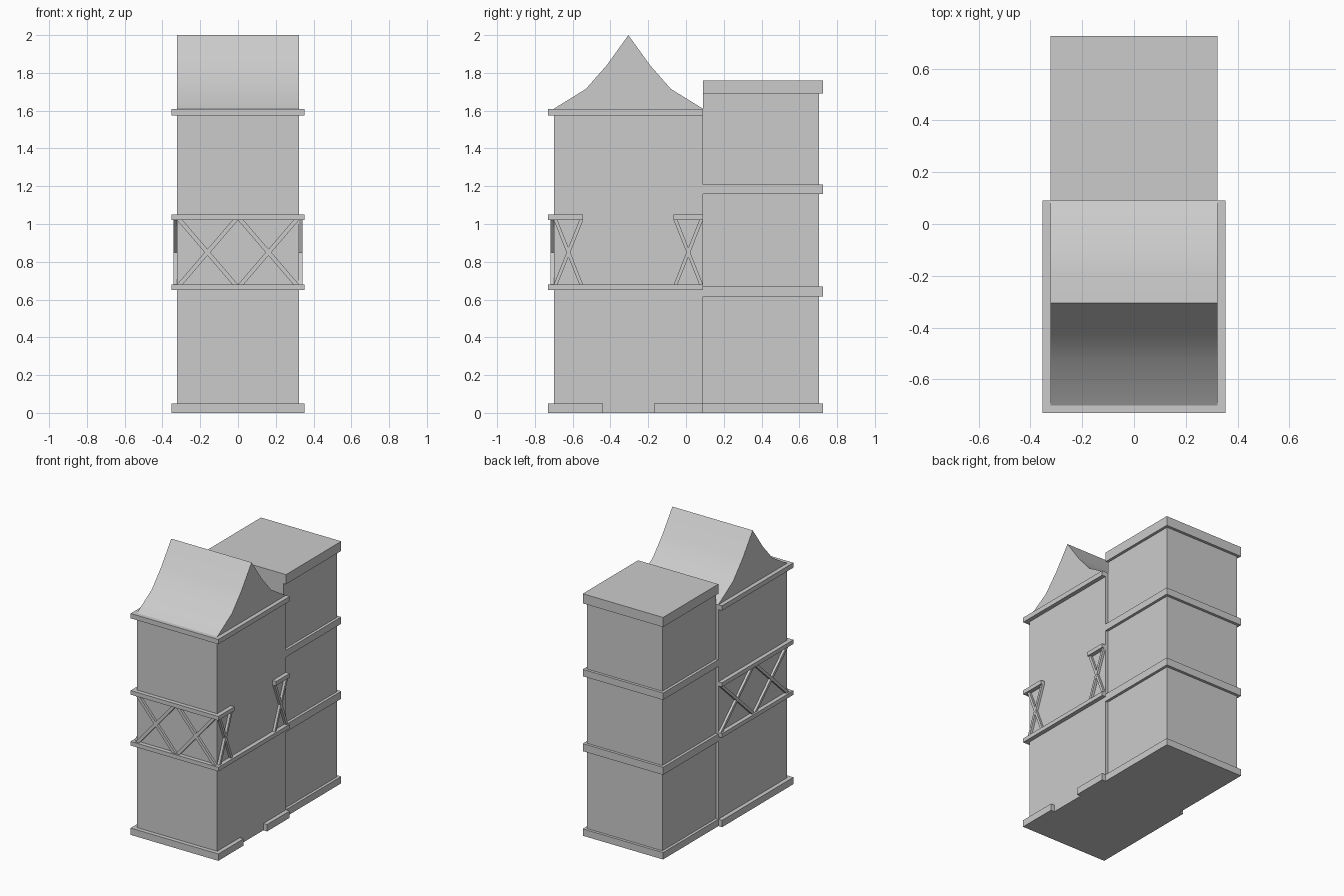
import bpy, bmesh
from mathutils import Vector

if "Cube" in bpy.data.objects:
    bpy.data.objects.remove(bpy.data.objects["Cube"])

F, B, M = -0.70, 0.705, 0.09        # front wall, back wall, joint between blocks
W, WB = 0.323, 0.303                # half widths of front and back block
T, TB = 0.03, 0.02                  # trim projection on front and back block


def prism(name, pts, offset):
    """Extrude a flat polygon along an offset vector."""
    bm = bmesh.new()
    face = bm.faces.new([bm.verts.new(p) for p in pts])
    ext = bmesh.ops.extrude_face_region(bm, geom=[face])
    bmesh.ops.translate(bm, vec=Vector(offset),
                        verts=[v for v in ext["geom"] if isinstance(v, bmesh.types.BMVert)])
    bmesh.ops.recalc_face_normals(bm, faces=bm.faces)
    me = bpy.data.meshes.new(name)
    bm.to_mesh(me)
    bm.free()
    ob = bpy.data.objects.new(name, me)
    bpy.context.collection.objects.link(ob)
    return ob


def outline(name, pts, z0, z1):
    return prism(name, [(x, y, z0) for x, y in pts], (0, 0, z1 - z0))


def box(name, x0, x1, y0, y1, z0, z1):
    return outline(name, [(x0, y0), (x1, y0), (x1, y1), (x0, y1)], z0, z1)


def front_trim(name, z0, z1, gap=None):
    """Ledge around the left, front and right walls, with an optional gap on the right."""
    end = gap[0] if gap else M
    o = W + T
    outline(name, [(-W, M), (-o, M), (-o, F - T), (o, F - T),
                   (o, end), (W, end), (W, F), (-W, F)], z0, z1)
    if gap:
        box(name + "_rear", W, o, gap[1], M, z0, z1)


def cross(name, u0, u1, to3d, depth, w=0.03, z0=0.68, z1=1.02):
    """Two crossing timbers on a wall."""
    for i, (a, b, s) in enumerate([(u0, u1, w), (u1, u0, -w)]):
        pts = [(a, z0), (a + s, z0), (b, z1), (b - s, z1)]
        prism(f"{name}_{i}", [to3d(u, z) for u, z in pts],
              Vector(depth) * (1 - 0.04 * i))


# Main blocks
box("front_block", -W, W, F, M, 0, 1.61)
box("rear_block", -WB, WB, M, B, 0, 1.70)

# Ledges on the front block
front_trim("base_ledge", 0, 0.05, (-0.44, -0.17))
front_trim("lower_ledge", 0.65, 0.68)
front_trim("upper_ledge", 1.02, 1.05, (-0.545, -0.065))
front_trim("eaves_ledge", 1.575, 1.61)

# Ledges on the rear block
for name, z0, z1 in [("rear_base_ledge", 0, 0.05), ("rear_lower_ledge", 0.615, 0.67),
                     ("rear_upper_ledge", 1.16, 1.21)]:
    o = WB + TB
    outline(name, [(-WB, M), (-o, M), (-o, B + TB), (o, B + TB),
                   (o, M), (WB, M), (WB, B), (-WB, B)], z0, z1)
box("flat_roof", -WB - TB, WB + TB, M, B + TB, 1.69, 1.76)

# Timber crosses on the front, left and right walls
for u0, u1 in [(-W, 0), (0, W)]:
    cross("front_timber", u0, u1, lambda u, z: (u, F, z), (0, -0.018, 0))
mid = (F + M) / 2
for u0, u1 in [(F, mid), (mid, M)]:
    cross("left_timber", u0, u1, lambda u, z: (-W, u, z), (-0.018, 0, 0))
for u0, u1 in [(F, -0.545), (-0.065, M)]:
    cross("right_timber", u0, u1, lambda u, z: (W, u, z), (0.018, 0, 0), 0.02)

# Flared gable roof
half = [(0.395, 1.61), (0.225, 1.715), (0.115, 1.84)]
profile = [(mid - d, z) for d, z in half] + [(mid, 2.0)] + [(mid + d, z) for d, z in half[::-1]]
roof = prism("gable_roof", [(-W, y, z) for y, z in profile], (2 * W, 0, 0))
bpy.context.view_layer.objects.active = roof
roof.select_set(True)
bpy.ops.object.shade_smooth_by_angle(angle=0.6)
